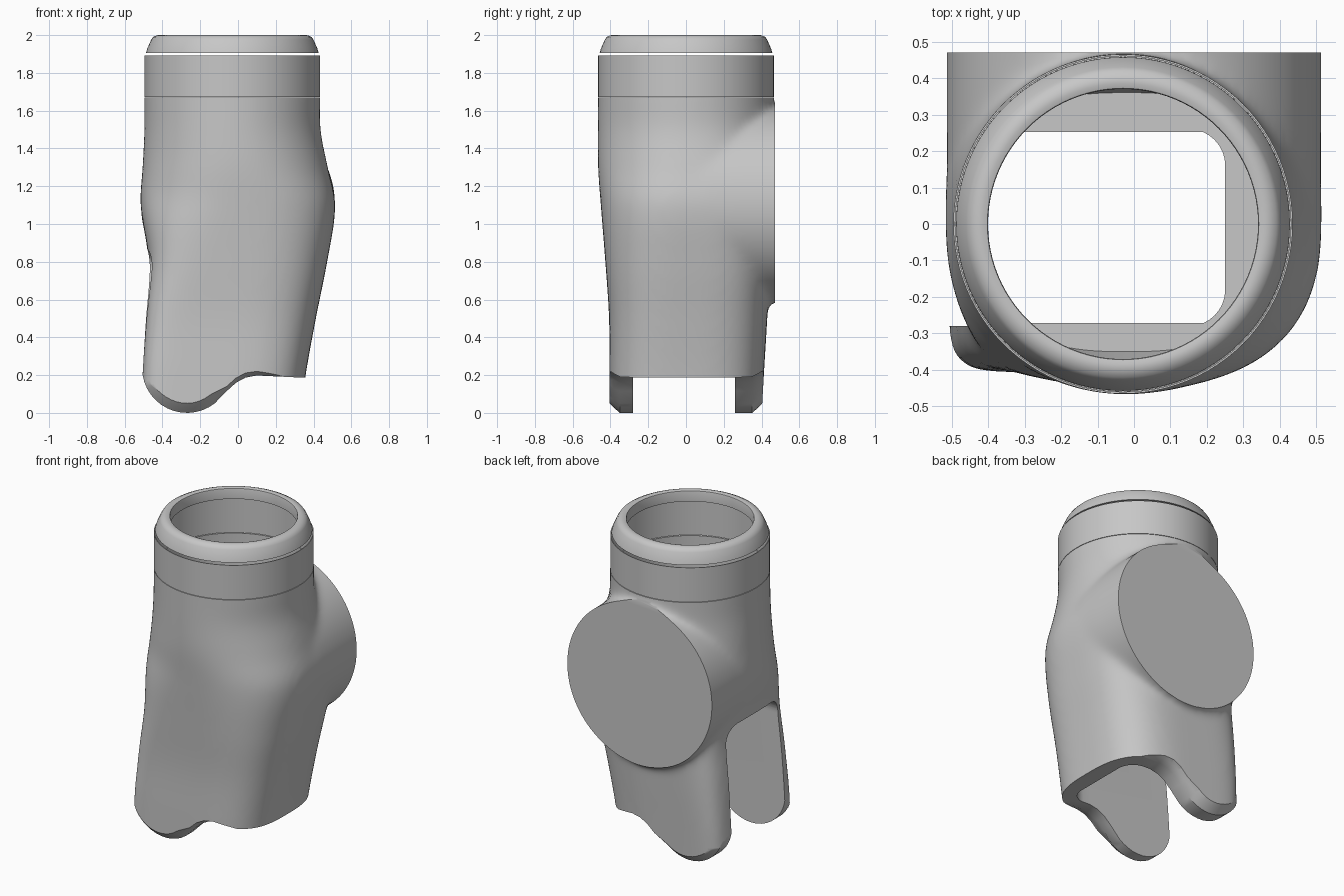
import bpy, bmesh
from math import cos, sin, pi, radians
from mathutils import Matrix, Vector

cube = bpy.data.objects.get("Cube")
if cube:
    bpy.data.objects.remove(cube, do_unlink=True)

GREY = (0.57, 0.57, 0.57, 1)
grey = bpy.data.materials.new("plain grey")
grey.use_nodes = True
grey.diffuse_color = GREY
grey.node_tree.nodes["Principled BSDF"].inputs["Base Color"].default_value = GREY


def finish(name, bm):
    bmesh.ops.recalc_face_normals(bm, faces=bm.faces)
    mesh = bpy.data.meshes.new(name)
    bm.to_mesh(mesh)
    bm.free()
    mesh.materials.append(grey)
    ob = bpy.data.objects.new(name, mesh)
    bpy.context.collection.objects.link(ob)
    return ob


def bridge(name, rings, caps=True, closed=False):
    """Skin a list of equal-length point rings."""
    bm = bmesh.new()
    rows = [[bm.verts.new(p) for p in ring] for ring in rings]
    pairs = list(zip(rows, rows[1:])) + ([(rows[-1], rows[0])] if closed else [])
    for a, b in pairs:
        for i in range(len(a)):
            j = (i + 1) % len(a)
            bm.faces.new((a[i], a[j], b[j], b[i]))
    if caps:
        bm.faces.new(rows[0])
        bm.faces.new(rows[-1])
    return finish(name, bm)


def section(z, x0, x1, y0, y1, n_fl, n_fr, n_br, n_bl, count=96):
    """Rounded outline whose corner squareness differs by quadrant."""
    ring = []
    for i in range(count):
        c, s = cos(2 * pi * i / count), sin(2 * pi * i / count)
        n = (n_br if c > 0 else n_bl) if s >= 0 else (n_fr if c > 0 else n_fl)
        r = (abs(c) ** n + abs(s) ** n) ** (-1 / n)
        ring.append(((x0 + x1) / 2 + (x1 - x0) / 2 * c * r,
                     (y0 + y1) / 2 + (y1 - y0) / 2 * s * r, z))
    return ring


def loft(name, keys, steps=5):
    """Smooth skin through key sections, interpolated along the height."""
    rings = []
    for k in range(len(keys) - 1):
        p0, p1, p2 = keys[max(k - 1, 0)], keys[k], keys[k + 1]
        p3 = keys[min(k + 2, len(keys) - 1)]
        h = p2[0] - p1[0]
        for i in range(steps):
            t = i / steps
            row = [p1[0] + t * h]
            for a, b, c, d in list(zip(p0, p1, p2, p3))[1:]:
                m1 = (c - a) / (p2[0] - p0[0]) * h
                m2 = (d - b) / (p3[0] - p1[0]) * h
                row.append((2 * t**3 - 3 * t**2 + 1) * b + (t**3 - 2 * t**2 + t) * m1
                           + (3 * t**2 - 2 * t**3) * c + (t**3 - t**2) * m2)
            rings.append(section(*row))
    rings.append(section(*keys[-1]))
    return bridge(name, rings)


def lathe(name, profile, centre, along_y=False, closed=False, count=96):
    rings = []
    for r, h in profile:
        ring = []
        for i in range(count):
            a, b = r * cos(2 * pi * i / count), r * sin(2 * pi * i / count)
            ring.append(Vector((a, h, b) if along_y else (a, b, h)) + Vector(centre))
        rings.append(ring)
    return bridge(name, rings, caps=not closed, closed=closed)


def modify(target, kind, **settings):
    mod = target.modifiers.new(kind, kind)
    for key, value in settings.items():
        setattr(mod, key, value)
    bpy.context.view_layer.objects.active = target
    bpy.ops.object.modifier_apply(modifier=mod.name)


def boolean(target, tool, operation):
    modify(target, 'BOOLEAN', operation=operation, solver='EXACT', object=tool)
    bpy.data.objects.remove(tool, do_unlink=True)


def smooth(ob, angle):
    bpy.ops.object.select_all(action='DESELECT')
    ob.select_set(True)
    bpy.context.view_layer.objects.active = ob
    bpy.ops.object.shade_smooth_by_angle(angle=radians(angle))


# Body: round neck flowing into a squarer foot, overlong so its ends trim flat
body = loft("body", [
    (-0.2, -0.52, 0.3, -0.406, 0.39, 9, 3.2, 3, 7),
    (0.2, -0.508, 0.358, -0.406, 0.412, 9, 3.2, 3, 7),
    (0.5, -0.491, 0.412, -0.407, 0.43, 7, 3.1, 3, 6),
    (0.8, -0.473, 0.472, -0.427, 0.445, 4.5, 2.8, 3.2, 5),
    (1.1, -0.516, 0.515, -0.451, 0.45, 2.5, 2.4, 3.5, 3.5),
    (1.3, -0.505, 0.475, -0.466, 0.457, 2.1, 2.1, 2.6, 2.6),
    (1.5, -0.496, 0.437, -0.467, 0.464, 2, 2, 2.1, 2.1),
    (1.67, -0.496, 0.436, -0.466, 0.466, 2, 2, 2, 2),
    (1.85, -0.496, 0.436, -0.466, 0.466, 2, 2, 2, 2)])

# Round boss running back out of the body, blended with a soft fillet
boss = lathe("boss", [(0.485, -0.1), (0.5, 0.0), (0.512, 0.1), (0.514, 0.25), (0.514, 0.65)],
             (0, 0, 1.1), along_y=True)
boolean(body, boss, 'UNION')
modify(body, 'REMESH', mode='VOXEL', voxel_size=0.018)
modify(body, 'SMOOTH', factor=0.5, iterations=24)


# Foot outline: rounded prong tips, raised edge beside them, chamfered outside
def foot_outline(y, inset):
    pts = [(0.8, 1.67), (-0.8, 1.67), (-0.8, 0.9), (-0.512 + inset, 0.62)]
    for i in range(15):
        a = pi + i / 14 * radians(128)
        pts.append((-0.27 + (0.238 - inset) * cos(a), 0.238 + (0.238 - inset) * sin(a)))
    lift = inset * 0.5
    pts += [(x, z + lift) for x, z in ((-0.06, 0.115), (-0.01, 0.16), (0.04, 0.187),
                                       (0.1, 0.198), (0.33, 0.187), (0.8, 0.187))]
    return [(x, y, z) for x, z in pts]


# The last ring also trims the boss to a flat face
foot = bridge("foot_outline", [foot_outline(y, i) for y, i in
                               ((-0.6, 0.055), (-0.41, 0.055), (-0.385, 0.03), (-0.35, 0),
                                (0.35, 0), (0.385, 0.03), (0.41, 0.055), (0.47, 0.055))])
boolean(body, foot, 'INTERSECT')

# Slot between the prongs, open to one side
bm = bmesh.new()
bmesh.ops.create_cube(bm, size=1, matrix=Matrix.Translation((-0.375, -0.01, 0.38))
                      @ Matrix.Diagonal((1.25, 0.54, 0.96, 1)))
corners = [e for e in bm.edges
           if all(v.co.x > 0 for v in e.verts) and abs(e.verts[0].co.z - e.verts[1].co.z) > 0.5
           or all(v.co.z > 0.5 for v in e.verts) and abs(e.verts[0].co.x - e.verts[1].co.x) > 0.5]
bmesh.ops.bevel(bm, geom=corners, offset=0.1, segments=8, profile=0.5, affect='EDGES')
boolean(body, finish("slot", bm), 'DIFFERENCE')

# Bore through the neck, down to a flat ledge around the slot
bore = loft("bore", [
    (0.8, -0.44, 0.4, -0.35, 0.36, 2.6, 2.6, 2.6, 2.6),
    (1.25, -0.48, 0.42, -0.44, 0.43, 2, 2, 2, 2),
    (1.5, -0.487, 0.427, -0.457, 0.455, 2, 2, 2, 2),
    (1.75, -0.487, 0.427, -0.457, 0.457, 2, 2, 2, 2)])
boolean(body, bore, 'DIFFERENCE')
smooth(body, 35)

# Thin collar and the separate rim above it
collar = lathe("collar", [(0.465, 1.673), (0.465, 1.893), (0.46, 1.893), (0.46, 1.673)],
               (-0.03, 0, 0), closed=True)
smooth(collar, 35)
rim = lathe("rim", [(0.37, 1.93), (0.457, 1.906), (0.45, 1.93), (0.43, 1.975), (0.42, 1.99),
                    (0.4, 1.999), (0.385, 2.0), (0.372, 1.996), (0.37, 1.99)],
            (-0.03, 0, 0), closed=True)
smooth(rim, 35)
